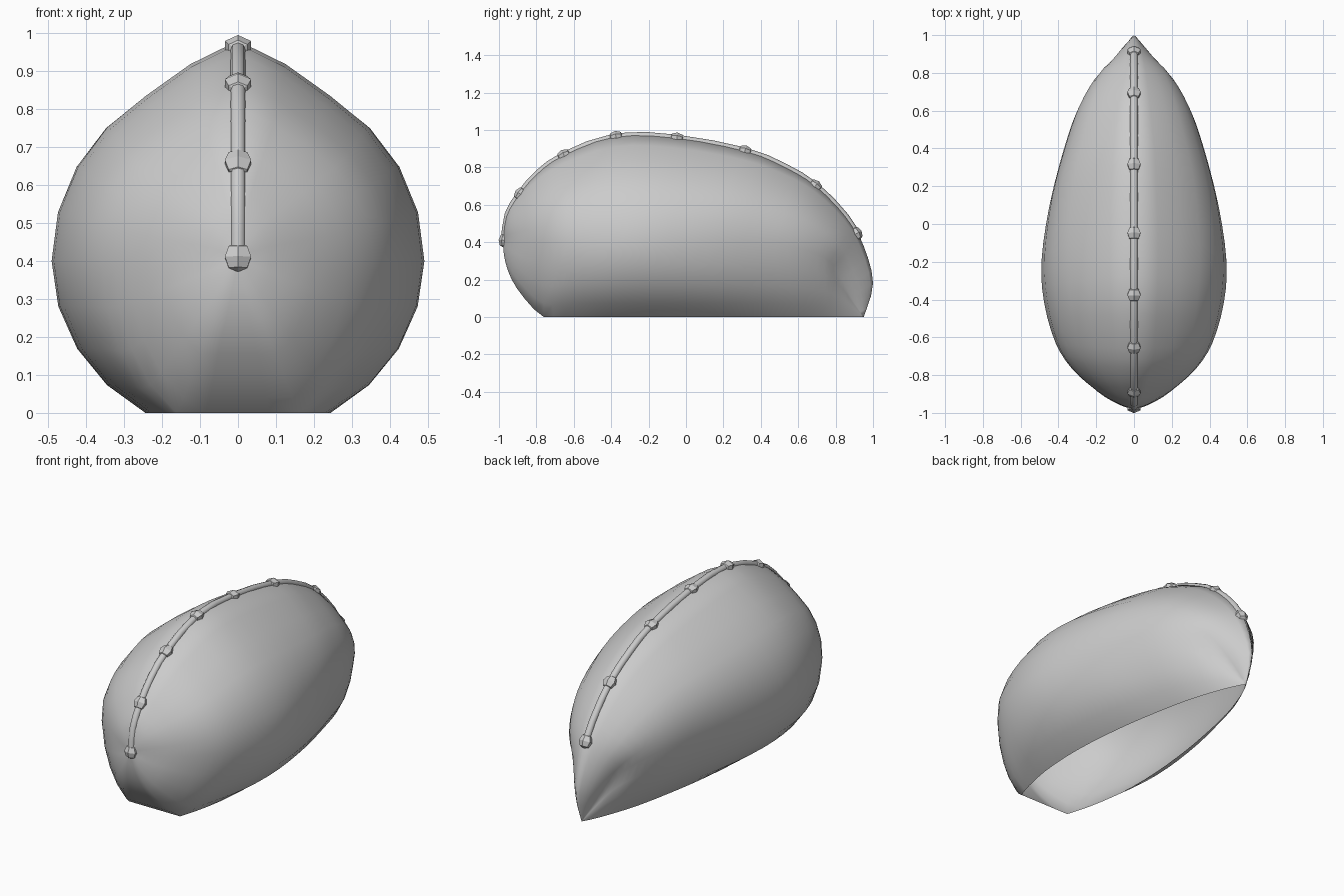
import bpy, bmesh, math
from mathutils import Vector

if "Cube" in bpy.data.objects:
    bpy.data.objects.remove(bpy.data.objects["Cube"])

# Stations front to back: ridge (y, z), widest side (y, z, half width), lower rim (y, z)
ST = [
    (-.98, .41, -.98, .41, 0, -.98, .41),
    (-.96, .55, -.95, .405, .085, -.965, .29),
    (-.895, .66, -.88, .40, .20, -.905, .155),
    (-.80, .77, -.77, .40, .325, -.76, 0),
    (-.66, .87, -.63, .40, .415, -.60, 0),
    (-.38, .972, -.42, .40, .475, -.40, 0),
    (-.05, .965, -.20, .40, .49, -.10, 0),
    (.32, .895, .10, .40, .447, .20, 0),
    (.53, .81, .40, .40, .37, .45, 0),
    (.70, .705, .60, .37, .30, .62, 0),
    (.86, .54, .74, .32, .215, .75, 0),
    (.95, .38, .81, .24, .13, .85, 0),
    (1.0, .18, .88, .11, .055, .915, 0),
    (.95, 0, .95, 0, 0, .95, 0),
]
SEG, SUB = 24, 3


def sample(t):
    """Smooth interpolation of the stations."""
    i = min(int(t + 1e-6), len(ST) - 2)
    u = t - i
    p0, p1, p2, p3 = (ST[max(0, min(len(ST) - 1, i + k))] for k in (-1, 0, 1, 2))
    return [b + .5 * u * (c - a + u * (2*a - 5*b + 4*c - d + u * (3*(b - c) + d - a)))
            for a, b, c, d in zip(p0, p1, p2, p3)]


def link(name, data):
    ob = bpy.data.objects.new(name, data)
    bpy.context.collection.objects.link(ob)
    return ob


# Pod shell: keeled rings joined between two poles, open underneath
bm = bmesh.new()
rings = []
count = (len(ST) - 1) * SUB
for r in range(count + 1):
    yt, zt, ys, zs, w, yb, zb = sample(r / SUB)
    if r in (0, count):
        rings.append([bm.verts.new((0, yt, zt))] * SEG)
        continue
    ring = []
    for k in range(SEG):
        a = 2 * math.pi * k / SEG
        s = math.sin(a)
        x = max(w, 0) * math.cos(a)
        if s >= 0:
            f = s * (.86 + .14 * s ** 22)
            y, z = ys + (yt - ys) * f, zs + (zt - zs) * f
        else:
            f = min(1, -s / math.sin(math.pi / 3))
            y, z = ys + (yb - ys) * f, zs + (zb - zs) * f
            x *= 1 - .04 * f * max(0, r / SUB - 5.5)  # rim narrows toward the back
        ring.append(bm.verts.new((x, y, max(z, 0))))
    rings.append(ring)
for r in range(count):
    for k in range(SEG):
        if r >= 3 * SUB and 16 <= k < 20:
            continue
        n = (k + 1) % SEG
        quad = [rings[r][k], rings[r + 1][k], rings[r + 1][n], rings[r][n]]
        bm.faces.new(list(dict.fromkeys(quad)))
loose = [v for v in bm.verts if not v.link_faces]
bmesh.ops.delete(bm, geom=loose, context='VERTS')
bmesh.ops.recalc_face_normals(bm, faces=bm.faces)
for f in bm.faces:
    f.smooth = True
me = bpy.data.meshes.new("pod_shell")
bm.to_mesh(me)
bm.free()
link("pod_shell", me)


def ridge(t):
    """Point just under the keel line."""
    p = sample(t)
    v = Vector((0, p[0], p[1]))
    return v + (Vector((0, 0, .4)) - v).normalized() * .010


# Ridge rail: faceted rod along the top keel
END = 10.6
cu = bpy.data.curves.new("ridge_rail", 'CURVE')
cu.dimensions = '3D'
cu.bevel_depth = .02
cu.bevel_resolution = 2
cu.use_fill_caps = True
sp = cu.splines.new('POLY')
n = 22
sp.points.add(n)
for i in range(n + 1):
    sp.points[i].co = (*ridge(min(i / 2, END)), 1)
link("ridge_rail", cu)

# Faceted beads spaced along the rail, each with its axis on the rail
for i, t in enumerate((0, 2, 4, 5, 6, 7, 9, END)):
    d = ridge(min(t + .2, END)) - ridge(max(t - .2, 0))
    bpy.ops.mesh.primitive_uv_sphere_add(segments=6, ring_count=4, radius=.04,
                                         location=ridge(t),
                                         rotation=(math.atan2(-d.y, d.z), 0, 0))
    bead = bpy.context.object
    bead.name = f"ridge_bead_{i + 1}"
    bead.scale = (1, .8, 1)
